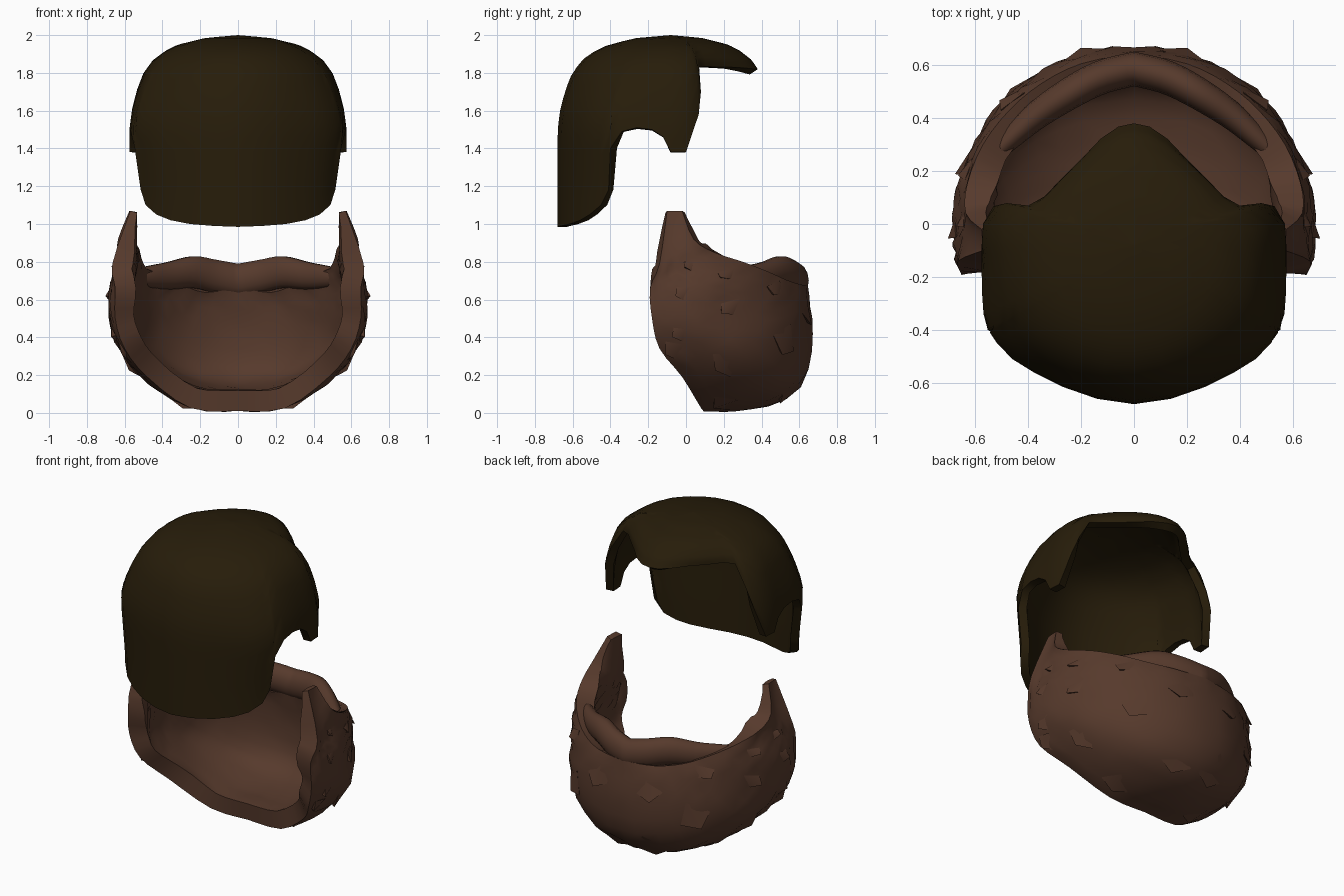
import bpy, bmesh, math, random
from mathutils import Vector

random.seed(4)
if "Cube" in bpy.data.objects:
    bpy.data.objects.remove(bpy.data.objects["Cube"], do_unlink=True)


def material(name, rgb):
    m = bpy.data.materials.new(name)
    m.use_nodes = True
    color = (*rgb, 1)
    m.diffuse_color = color
    bsdf = m.node_tree.nodes["Principled BSDF"]
    bsdf.inputs["Base Color"].default_value = color
    bsdf.inputs["Roughness"].default_value = 0.9
    return m


dark_hair = material("dark olive brown", (0.02, 0.012, 0.003))
brown_hair = material("warm brown", (0.094, 0.042, 0.025))


def spline(points, t):
    """Smooth curve through the points, t from 0 to 1."""
    n = len(points) - 1
    i = min(int(t * n), n - 1)
    f = t * n - i
    a, b, c, d = (Vector(points[max(0, min(n, i + k))]) for k in (-1, 0, 1, 2))
    return b + 0.5 * f * (c - a + f * (2 * a - 5 * b + 4 * c - d + f * (3 * (b - c) + d - a)))


def ramp(table, x):
    for (x0, y0), (x1, y1) in zip(table, table[1:]):
        if x <= x1:
            return y0 + (y1 - y0) * (x - x0) / (x1 - x0)
    return table[-1][1]


def clamp(x):
    return max(0, min(1, x))


def finish(name, bm, mat, angle, thickness=0, weight=None):
    mesh = bpy.data.meshes.new(name)
    bm.to_mesh(mesh)
    bm.free()
    mesh.materials.append(mat)
    ob = bpy.data.objects.new(name, mesh)
    bpy.context.collection.objects.link(ob)
    bpy.ops.object.select_all(action='DESELECT')
    ob.select_set(True)
    bpy.context.view_layer.objects.active = ob
    if thickness:
        mod = ob.modifiers.new("thickness", 'SOLIDIFY')
        mod.thickness = thickness
        mod.offset = -1
        if weight:
            group = ob.vertex_groups.new(name="thick")
            for v in mesh.vertices:
                group.add([v.index], weight(v.co), 'REPLACE')
            mod.vertex_group = "thick"
        bpy.ops.object.convert(target='MESH')
    bpy.ops.object.shade_smooth_by_angle(angle=math.radians(angle))


def sheet(columns, centre, closed=False):
    """Quad grid through the columns of points, facing away from the centre."""
    bm = bmesh.new()
    grid = [[bm.verts.new(p) for p in col] for col in columns]
    pairs = list(zip(grid, grid[1:]))
    if closed:
        pairs.append((grid[-1], grid[0]))
    for a, b in pairs:
        for i in range(len(a) - 1):
            bm.faces.new((a[i], a[i + 1], b[i + 1], b[i]))
    bmesh.ops.remove_doubles(bm, verts=bm.verts, dist=0.0005)
    bm.normal_update()
    if sum(f.normal.dot(f.calc_center_median() - centre) for f in bm.faces) < 0:
        bmesh.ops.reverse_faces(bm, faces=bm.faces)
    return bm


def mirrored(p):
    return Vector((-p[0], p[1], p[2]))


# Hair cap: plan outline with the height of its lower edge, fringe to nape
outline = [(0, .465, 1.82), (.07, .45, 1.82), (.15, .4, 1.825), (.24, .31, 1.83),
           (.33, .22, 1.83), (.41, .14, 1.835), (.48, .1, 1.83), (.515, .09, 1.7),
           (.54, .07, 1.58), (.57, 0, 1.38), (.575, -.08, 1.38), (.575, -.12, 1.46),
           (.575, -.18, 1.5), (.575, -.26, 1.51), (.568, -.34, 1.49), (.555, -.4, 1.4),
           (.545, -.41, 1.18), (.52, -.45, 1.1), (.46, -.51, 1.05), (.38, -.56, 1.02),
           (.27, -.615, 1.0), (.14, -.66, .99), (0, -.68, .985)]
dome = [(0, 0), (.015, .3), (.05, .55), (.08, .66), (.13, .78), (.2, .87),
        (.29, .93), (.39, .975), (.5, 1), (1.1, 1)]


def hair_column(px, py, bottom, rows=18):
    # The crown is elliptical and eases into the outline further down
    front = py > -.08
    oval = 1 / math.hypot(px / .575, (py + .08) / (.55 if front else .6))
    ease = .17 if front else .45
    col = []
    for r in range(rows + 1):
        drop = (2 - bottom) * (r / rows) ** 1.9
        s = ramp(dome, drop) * (oval + (1 - oval) * min(1, drop / ease))
        nape = .06 * clamp((drop - .5) / .35) * clamp((-.33 - py) / .08)
        col.append(Vector((px * s * (1 - nape), -.08 + (py + .08) * s, 2 - drop)))
    return col


half = [hair_column(*p) for p in outline]
columns = half + [[mirrored(p) for p in col] for col in half[-2:0:-1]]
hair = sheet(columns, Vector((0, -.1, 1.4)), closed=True)
finish("hair_cap", hair, dark_hair, 50, 0.05)

# Beard: upper and lower rims joined over a rounded jaw
core = Vector((0, -.05, .55))
upper = [(0, .645, .675), (.2, .605, .68), (.35, .53, .705), (.47, .43, .75),
         (.57, .3, .8), (.63, .15, .85), (.635, .04, .92), (.575, -.02, 1.07)]
lower = [(0, .1, .01), (.25, .08, .025), (.48, -.02, .19), (.6, -.14, .34),
         (.65, -.18, .5), (.65, -.19, .66), (.665, -.14, .79), (.57, -.1, 1.07)]


def jaw_radius(d):
    x, y, z = abs(d.x / .695), abs(d.y / .73), abs(d.z / .55)
    return ((y ** 3.8 + z ** 3.8) ** (2.1 / 3.8) + x ** 2.1) ** (-1 / 2.1)


def beard_point(u, v):
    a, b = spline(upper, u) - core, spline(lower, u) - core
    d = a.normalized().lerp(b.normalized(), v).normalized()
    ka = a.length / jaw_radius(a.normalized())
    kb = b.length / jaw_radius(b.normalized())
    k = ka + (kb - ka) * v
    k += (1 - k) * .85 * math.sin(math.pi * v) ** .7 * (1 - u ** 3)
    return core + d * jaw_radius(d) * k


COLS, ROWS = 21, 14
half = []
for c in range(COLS + 1):
    col = [beard_point(c / COLS, r / ROWS) for r in range(ROWS + 1)]
    rough = .008 if c < COLS - 4 else 0
    for p in col[1:-1]:
        p += (p - core).normalized() * random.uniform(-rough, rough)
    half.append(col)
columns = [[mirrored(p) for p in col] for col in half[:0:-1]] + half
finish("beard", sheet(columns, core), brown_hair, 50, 0.11,
       lambda p: max(.35, min(1, (1.15 - p.z) / .3)))

# Moustache: tapered flattened roll over the mouth
path = [(0, .585, .7), (.12, .555, .722), (.24, .495, .745), (.38, .4, .725),
        (.52, .27, .72)]


def moustache_ring(t, sides=14):
    p = spline(path, abs(t))
    if t < 0:
        p = mirrored(p)
    size = 1 - .5 * abs(t) ** 3
    out = Vector((p.x, p.y + .1, 0)).normalized()
    ring = []
    for k in range(sides + 1):
        a = math.tau * k / sides
        ring.append(p + size * (.065 * math.cos(a) * out + Vector((0, 0, .092 * math.sin(a)))))
    return ring


bm = sheet([moustache_ring(i / 14) for i in range(-14, 15)], Vector((0, .45, .73)))
bmesh.ops.holes_fill(bm, edges=[e for e in bm.edges if e.is_boundary])
bmesh.ops.recalc_face_normals(bm, faces=bm.faces)
finish("moustache", bm, brown_hair, 60)

# Tufts: small locks lifting off the beard
bm = bmesh.new()
spots = [(.1, .25), (.06, .6), (.2, .45), (.28, .75), (.33, .2), (.42, .5), (.45, .85),
         (.56, .3), (.6, .7), (.72, .45), (.15, .9), (.4, .97)]
for u, v in spots:
    w = random.uniform(.03, .045)
    left, right = beard_point(u - w, v - .05), beard_point(u + w, v - .05)
    top = beard_point(u, max(0, v - .16))
    tip = beard_point(u, v)
    normal = (tip - core).normalized()
    tip = tip + normal * .022
    under = beard_point(u, v - .03) - normal * .05
    for flip in (False, True):
        pts = [mirrored(p) if flip else p for p in (top, left, tip, right, under)]
        a, b, c, d, e = (bm.verts.new(p) for p in pts)
        for face in ((a, b, c), (a, c, d), (b, e, c), (c, e, d), (a, e, b), (a, d, e)):
            bm.faces.new(face)
bmesh.ops.recalc_face_normals(bm, faces=bm.faces)
finish("beard_tufts", bm, brown_hair, 50)
